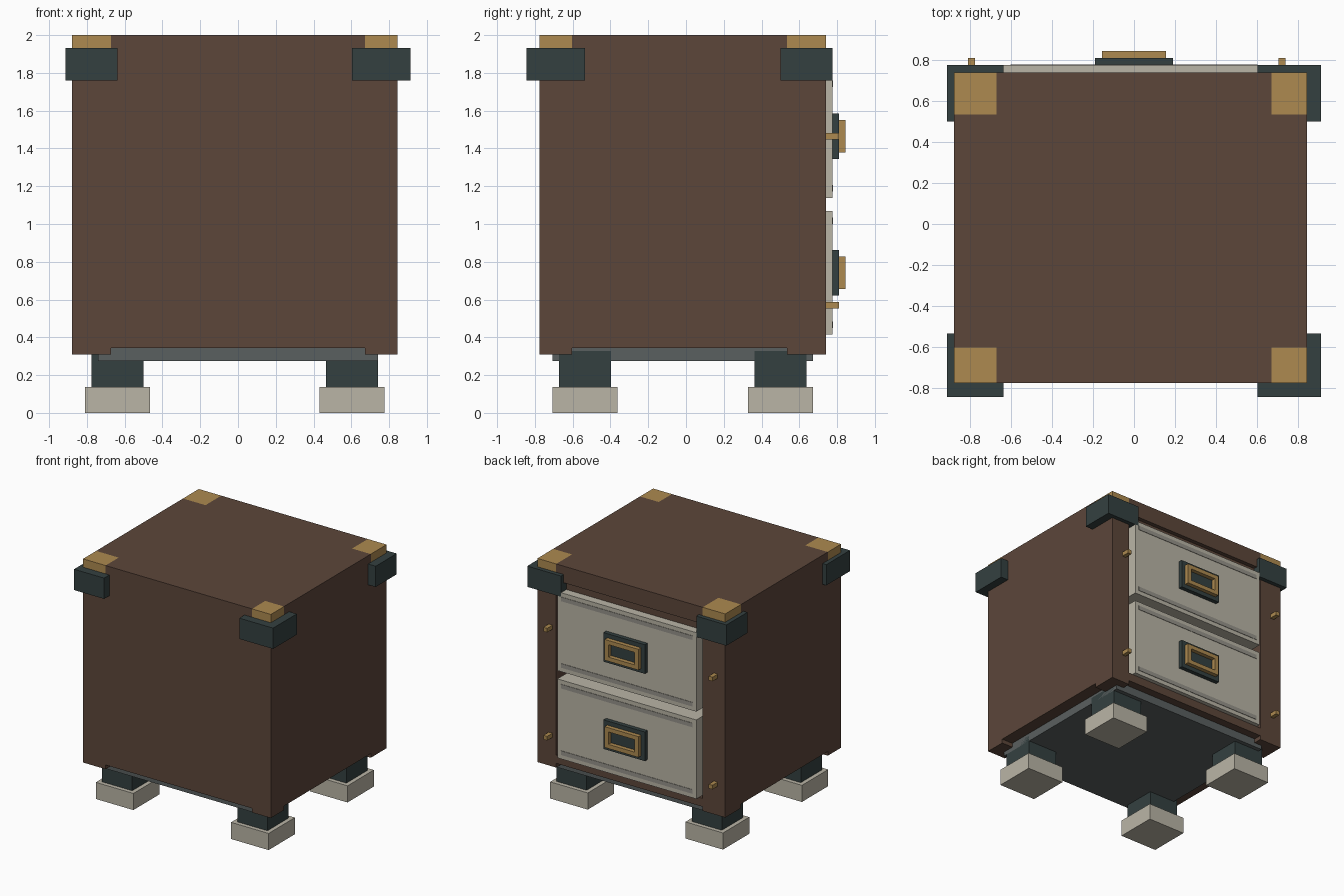
import bpy, bmesh

if "Cube" in bpy.data.objects:
    bpy.data.objects.remove(bpy.data.objects["Cube"])

U = 2 / 58            # modelling unit: the cabinet is 53 x 49 x 58 units


def material(name, hex_code):
    m = bpy.data.materials.new(name)
    c = [int(hex_code[i:i + 2], 16) / 255 for i in (0, 2, 4)]
    lin = [v / 12.92 if v <= 0.04045 else ((v + 0.055) / 1.055) ** 2.4 for v in c]
    m.diffuse_color = (*lin, 1)
    m.use_nodes = True
    m.node_tree.nodes["Principled BSDF"].inputs["Base Color"].default_value = m.diffuse_color
    return m


WOOD = material("dark_brown_wood", "5C463A")
IRON = material("dark_slate_metal", "344040")
BRASS = material("brass", "AD8A50")
PALE = material("pale_stone", "BAB5A6")
GREY = material("grey_plate", "5A6060")
GROOVE = material("groove_grey", "96938A")


def boxes(name, mat, *spans):
    """One object from boxes given as (x0, x1, y0, y1, z0, z1) in units."""
    bm = bmesh.new()
    for x0, x1, y0, y1, z0, z1 in spans:
        verts = bmesh.ops.create_cube(bm, size=1)["verts"]
        for v in verts:
            v.co.x = ((x0 if v.co.x < 0 else x1) - 26.5) * U
            v.co.y = ((y0 if v.co.y < 0 else y1) - 24.5) * U
            v.co.z = (z0 if v.co.z < 0 else z1) * U
    me = bpy.data.meshes.new(name)
    bm.to_mesh(me)
    bm.free()
    me.materials.append(mat)
    ob = bpy.data.objects.new(name, me)
    bpy.context.collection.objects.link(ob)
    return ob


def cut(ob, *span):
    cutter = boxes("cutter", WOOD, span)
    cutter.hide_render = True
    mod = ob.modifiers.new("cut", "BOOLEAN")
    mod.operation = "DIFFERENCE"
    mod.solver = "EXACT"
    mod.object = cutter
    bpy.context.view_layer.objects.active = ob
    bpy.ops.object.modifier_apply(modifier=mod.name)
    bpy.data.objects.remove(cutter)


# Cabinet body with drawer opening and a shallow lip above it
body = boxes("cabinet_body", WOOD, (1, 51, 2, 46, 10, 58))
cut(body, 7, 46, 8, 48, 12, 52)
cut(body, 7, 46, 45, 48, 51.5, 54)

# Corners: brass caps, iron brackets, post ends, legs and feet
for xn, cap_x, br_x, leg_x, foot_x in (
        ("left", (1, 7), (0, 8), (4, 12), (3, 13)),
        ("right", (46, 51), (44, 53), (40, 48), (39, 49))):
    for yn, cap_y, br_y, leg_y, foot_y in (
            ("front", (2, 7), (0, 9), (5, 13), (4, 14)),
            ("back", (40, 46), (39, 47), (35, 43), (34, 44))):
        tag = f"{yn}_{xn}"
        outer_x = (0, 9) if xn == "left" else (50, 54)
        outer_x = (cap_x[0] - 2, cap_x[1]) if xn == "left" else (cap_x[0], cap_x[1] + 2)
        outer_y = (cap_y[0] - 2, cap_y[1]) if yn == "front" else (cap_y[0], cap_y[1] + 2)
        cut(body, *outer_x, *outer_y, 56, 60)
        boxes(f"corner_cap_{tag}", BRASS, (*cap_x, *cap_y, 56, 58))
        boxes(f"corner_bracket_{tag}", IRON, (*br_x, *br_y, 51, 56))
        boxes(f"post_end_{tag}", WOOD, (*cap_x, *cap_y, 9, 10))
        boxes(f"leg_{tag}", IRON, (*leg_x, *leg_y, 4, 9.5))
        boxes(f"foot_{tag}", PALE, (*foot_x, *foot_y, 0, 4))

# Base plate
boxes("base_plate", GREY, (5, 48, 4, 44, 8, 10))

# Drawers with groove lines, handles and side pegs
for name, z, peg_z in (("lower", 12, 16), ("upper", 33, 42)):
    boxes(f"{name}_drawer", PALE, (8, 45, 10, 47, z, z + 19))
    boxes(f"{name}_drawer_grooves", GROOVE,
          (9, 44, 46.9, 47.1, z + 1, z + 2), (9, 44, 46.9, 47.1, z + 17, z + 18))
    boxes(f"{name}_handle_plate", IRON, (21, 32, 47, 48, z + 6, z + 13))
    boxes(f"{name}_handle_frame", BRASS,
          (22, 31, 48, 49, z + 7, z + 8), (22, 31, 48, 49, z + 11, z + 12),
          (22, 23, 48, 49, z + 8, z + 11), (30, 31, 48, 49, z + 8, z + 11))
    for side, x in (("left", 3), ("right", 47)):
        boxes(f"{name}_peg_{side}", BRASS, (x, x + 1, 46, 48, peg_z, peg_z + 1))
